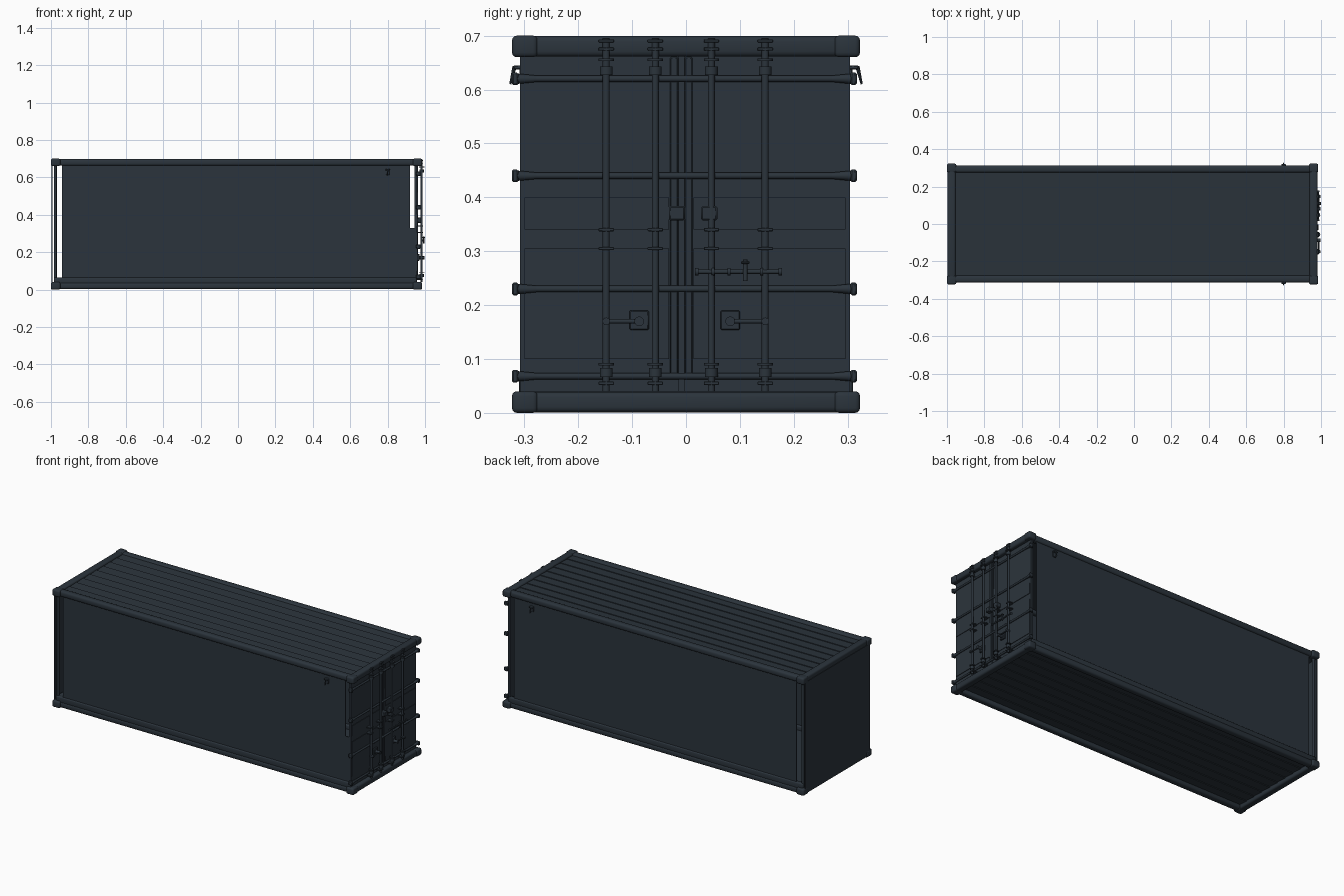
import bpy, bmesh, math
from mathutils import Vector

if "Cube" in bpy.data.objects:
    bpy.data.objects.remove(bpy.data.objects["Cube"])

paint = bpy.data.materials.new("dark slate paint")
paint.diffuse_color = (0.024, 0.034, 0.045, 1)
paint.use_nodes = True
paint.node_tree.nodes["Principled BSDF"].inputs["Base Color"].default_value = paint.diffuse_color


def finish(name, bm, smooth=True):
    bmesh.ops.recalc_face_normals(bm, faces=bm.faces)
    me = bpy.data.meshes.new(name)
    bm.to_mesh(me)
    bm.free()
    me.materials.append(paint)
    ob = bpy.data.objects.new(name, me)
    bpy.context.collection.objects.link(ob)
    if smooth:
        bpy.context.view_layer.objects.active = ob
        ob.select_set(True)
        bpy.ops.object.shade_smooth_by_angle(angle=math.radians(40))
        ob.select_set(False)
    return ob


def box(name, x, y, z, bevel=0.0, seg=3):
    """Box from (min, max) ranges, with optional rounded edges."""
    bm = bmesh.new()
    bmesh.ops.create_cube(bm, size=1)
    for v in bm.verts:
        v.co = Vector([(r[0] + r[1]) / 2 + c * (r[1] - r[0]) for c, r in zip(v.co, (x, y, z))])
    if bevel:
        bmesh.ops.bevel(bm, geom=bm.edges[:], offset=bevel, segments=seg,
                        profile=0.5, affect='EDGES')
    return finish(name, bm, bool(bevel))


def rod(name, a, b, r, r2=None, sides=12):
    """Round bar from point a to point b."""
    a, b = Vector(a), Vector(b)
    d = b - a
    bm = bmesh.new()
    bmesh.ops.create_cone(bm, cap_ends=True, segments=sides, radius1=r,
                          radius2=r if r2 is None else r2, depth=d.length)
    m = d.to_track_quat('Z', 'Y').to_matrix().to_4x4()
    m.translation = (a + b) / 2
    bm.transform(m)
    return finish(name, bm)


def lapped_sheet(name, z_top, z_bottom, step, n, up):
    """Closed panel of n planks along x; each has a small step facing +y."""
    x0, x1, w = -0.96, 0.945, 0.285
    outer = []
    for i in range(n):
        ya, yb = (-w + 2 * w * (i + k) / n for k in (0, 1))
        outer += [(ya, -step), (yb, 0)]
    if up:
        prof = [(y, z_top + d) for y, d in outer] + [(w, z_bottom), (-w, z_bottom)]
    else:
        prof = [(y, z_bottom - d) for y, d in outer] + [(w, z_top), (-w, z_top)]
    bm = bmesh.new()
    face = bm.faces.new([bm.verts.new((x0, y, z)) for y, z in prof])
    ext = bmesh.ops.extrude_face_region(bm, geom=[face])["geom"]
    for v in ext:
        if isinstance(v, bmesh.types.BMVert):
            v.co.x = x1
    return finish(name, bm, False)


# Frame: corner castings, long rails and end beams
for level, z0, z1 in (("bottom", 0.0, 0.04), ("top", 0.66, 0.70)):
    for sx, x in (("end", (-1.0, -0.95)), ("door", (0.935, 0.985))):
        for s in (-1, 1):
            box(f"{level}_{sx}_corner", x, sorted((s * 0.275, s * 0.323)), (z0, z1), 0.009)
        box(f"{level}_{sx}_beam", (x[0] + 0.004, x[1] - 0.004), (-0.29, 0.29),
            (z0 + 0.001, z1 - 0.001), 0.01)
    for s in (-1, 1):
        box(f"{level}_side_rail", (-0.97, 0.955), sorted((s * 0.275, s * 0.313)),
            (z0 + 0.002, z1 - 0.002), 0.012)

# Roof, floor, side walls and blank end wall
lapped_sheet("roof", 0.69, 0.68, 0.004, 9, True)
lapped_sheet("floor", 0.04, 0.022, 0.004, 9, False)
for s in (-1, 1):
    box("side_sill", (-0.985, 0.955), sorted((s * 0.285, s * 0.31)), (0.03, 0.065), 0.006)
    box("side_wall", (-0.94, 0.92), sorted((s * 0.298, s * 0.303)), (0.04, 0.67))
    rod("end_post_inner", (-0.977, s * 0.296, 0.03), (-0.977, s * 0.296, 0.67), 0.008)
box("end_sill", (-0.985, -0.95), (-0.295, 0.295), (0.03, 0.063), 0.005)
box("lower_jamb", (0.92, 0.948), (-0.302, -0.296), (0.04, 0.33))
box("end_wall", (-0.998, -0.992), (-0.304, 0.304), (0.03, 0.67))

# Doors with raised bands
box("door_left", (0.945, 0.958), (-0.308, -0.013), (0.04, 0.665))
box("door_right", (0.945, 0.958), (-0.004, 0.304), (0.04, 0.665))
box("door_seal", (0.945, 0.954), (-0.014, -0.003), (0.04, 0.665))
for z in ((0.1, 0.305), (0.34, 0.40)):
    box("door_band_left", (0.955, 0.961), (-0.3, -0.032), z)
    box("door_band_right", (0.955, 0.961), (0.014, 0.296), z)
for y in ((-0.03, -0.015), (-0.002, 0.012)):
    box("door_edge_strip", (0.955, 0.963), y, (0.07, 0.66), 0.002, 1)

# Horizontal hinge straps with knuckles
for z in (0.068, 0.23, 0.44, 0.62):
    rod("hinge_bar", (0.966, -0.31, z), (0.966, 0.306, z), 0.006)
    for s in (-1, 1):
        y = -0.003 + s * 0.314
        box("hinge_knuckle", (0.953, 0.977), (y - 0.006, y + 0.006), (z - 0.012, z + 0.012), 0.003, 1)
        rod("hinge_taper", (0.966, y - s * 0.04, z), (0.966, y, z), 0.006, 0.01)

# Lock rods with guides, cams and collars
for y in (-0.148, -0.057, 0.047, 0.147):
    rod("lock_rod", (0.981, y, 0.04), (0.981, y, 0.695), 0.0065)
    for z, h, r in ((0.075, 0.016, 0.012), (0.09, 0.005, 0.014), (0.635, 0.016, 0.012),
                    (0.655, 0.005, 0.014)):
        rod("rod_collar", (0.982, y, z - h / 2), (0.982, y, z + h / 2), r)
    for z in (0.055, 0.305, 0.34, 0.675, 0.69):
        box("rod_guide", (0.957, 0.988), (y - 0.014, y + 0.014), (z - 0.003, z + 0.003), 0.001, 1)

# Handles with lever and retaining plate
for y, yr in ((-0.087, -0.148), (0.082, 0.147)):
    box("handle_plate", (0.957, 0.97), (y - 0.018, y + 0.018), (0.154, 0.19), 0.002, 1)
    rod("handle_lever", (0.988, yr, 0.17), (0.988, y, 0.17), 0.004)
    rod("handle_knob", (0.965, y, 0.17), (0.998, y, 0.17), 0.009)
    rod("handle_pivot", (0.975, yr, 0.17), (0.997, yr, 0.17), 0.007)
for y in (-0.017, 0.043):
    box("latch_box", (0.957, 0.987), (y - 0.015, y + 0.015), (0.357, 0.384), 0.003, 1)

# Cross latch on the right door
rod("latch_bar", (0.985, 0.018, 0.262), (0.985, 0.178, 0.262), 0.004)
for y in (0.02, 0.05, 0.08, 0.11, 0.14, 0.175):
    rod("latch_ring", (0.985, y - 0.003, 0.262), (0.985, y + 0.003, 0.262), 0.007)
rod("latch_pin", (0.992, 0.11, 0.245), (0.992, 0.11, 0.285), 0.004)
box("latch_pin_head", (0.984, 1.0), (0.102, 0.118), (0.276, 0.282), 0.002, 1)

# Small side hooks
for s in (-1, 1):
    rod("hook_tip", (0.8, s * 0.318, 0.643), (0.8, s * 0.326, 0.61), 0.004, 0.002, 8)
    box("hook_mount", (0.788, 0.812), sorted((s * 0.3, s * 0.32)), (0.637, 0.645), 0.002, 1)
    box("hook_plate", (0.79, 0.81), sorted((s * 0.3, s * 0.309)), (0.612, 0.645), 0.002, 1)
